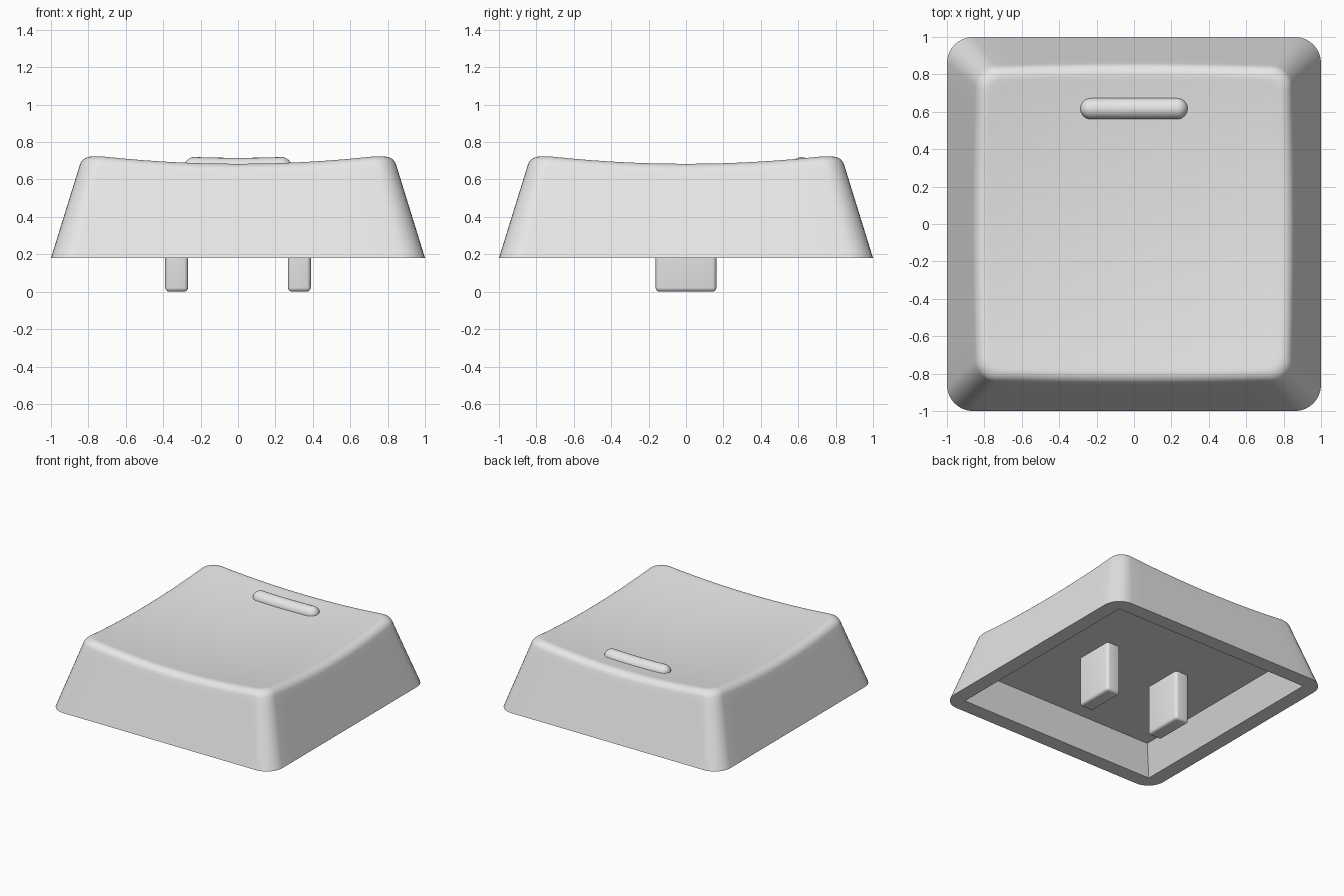
import bpy, bmesh, math
from mathutils import Vector

if "Cube" in bpy.data.objects:
    bpy.data.objects.remove(bpy.data.objects["Cube"])

grey = bpy.data.materials.new("light grey")
grey.diffuse_color = (0.8, 0.8, 0.8, 1)
grey.use_nodes = True
grey.node_tree.nodes["Principled BSDF"].inputs["Base Color"].default_value = grey.diffuse_color

BASE = 0.18           # height of the bottom rim
SIDE, ARC = 14, 8     # steps along each side and round each corner
COUNT = 4 * (SIDE + ARC)


def finish(bm, name):
    bmesh.ops.remove_doubles(bm, verts=bm.verts, dist=1e-5)
    bmesh.ops.recalc_face_normals(bm, faces=bm.faces)
    mesh = bpy.data.meshes.new(name)
    bm.to_mesh(mesh)
    bm.free()
    obj = bpy.data.objects.new(name, mesh)
    mesh.materials.append(grey)
    bpy.context.collection.objects.link(obj)
    bpy.ops.object.select_all(action='DESELECT')
    obj.select_set(True)
    bpy.context.view_layer.objects.active = obj
    bpy.ops.object.shade_smooth_by_angle(angle=math.radians(32))
    return obj


def loft(rings, name):
    """Skin closed rings of equal length and cap both ends."""
    bm = bmesh.new()
    rows = [[bm.verts.new(p) for p in ring] for ring in rings]
    n = len(rows[0])
    for a, b in zip(rows, rows[1:]):
        for i in range(n):
            j = (i + 1) % n
            bm.faces.new((a[i], a[j], b[j], b[i]))
    bm.faces.new(rows[0])
    bm.faces.new(rows[-1])
    return finish(bm, name)


def outline(i, h, r):
    """Point i of a rounded square with half width h and corner radius r."""
    quarter, k = divmod(i % COUNT, SIDE + ARC)
    c = h - r
    if k <= SIDE:
        x, y = h, -c + 2 * c * k / SIDE
    else:
        a = (k - SIDE) / ARC * math.pi / 2
        x, y = c + r * math.cos(a), c + r * math.sin(a)
    for _ in range(quarter):
        x, y = -y, x
    return x, y


def dish(x, y):
    return 0.635 + 0.078 * (x * x + y * y)


def square(h, z, r=0.0):
    return [Vector((*outline(i, h, r), z)) for i in range(COUNT)]


# Cap shell: cavity ceiling, cavity mouth, rim, sloped walls, rounded edge, dish
bottom = square(1.0, BASE, 0.14)
lower, corner, inner = [], [], []
for i in range(COUNT):
    z = 0.7
    for _ in range(6):
        h, r = 1 - 0.31 * (z - BASE), 0.14 - 0.06 * (z - BASE)
        x, y = outline(i, h, r)
        z = dish(x, y)
    p = Vector((x, y, z))
    corner.append(p)
    lower.append(p + (bottom[i] - p).normalized() * 0.055)
    x, y = outline(i, h - 0.055, r - 0.025)
    inner.append(Vector((x, y, dish(x, y))))

rings = [square(0.79, 0.40), square(0.88, BASE), bottom]
rings.append([a.lerp(b, 0.1) for a, b in zip(lower, bottom)])
STEPS, W = 7, 0.8
for s in range(STEPS + 1):
    t = s / STEPS
    wa, wb, wc = (1 - t) ** 2, 2 * W * t * (1 - t), t * t
    rings.append([(a * wa + b * wb + c * wc) / (wa + wb + wc)
                  for a, b, c in zip(lower, corner, inner)])
for s in (0.97, 0.88, 0.75, 0.6, 0.45, 0.3, 0.15, 0.03):
    rings.append([Vector((p.x * s, p.y * s, dish(p.x * s, p.y * s))) for p in inner])
loft(rings, "cap_shell")

# Raised finger bar following the dish
R, HALF, Y = 0.057, 0.23, 0.617
stations = []
for s in range(9):
    a = math.pi / 2 * s / 8
    stations.append((-HALF - R * math.cos(a), max(R * math.sin(a), 0.001)))
stations += [(-HALF + 2 * HALF * s / 10, R) for s in range(1, 10)]
stations += [(-x, r) for x, r in reversed(stations[:9])]
loft([[(x, Y + r * math.cos(a), dish(x, Y) - 0.006 + r * math.sin(a))
       for a in (2 * math.pi * k / 24 for k in range(24))]
      for x, r in stations], "finger_bar")

# Two mounting posts below the ceiling
for side, name in ((-1, "left_post"), (1, "right_post")):
    bm = bmesh.new()
    bmesh.ops.create_cube(bm, size=1)
    for v in bm.verts:
        v.co = (side * 0.328 + v.co.x * 0.122, v.co.y * 0.325, 0.225 + v.co.z * 0.45)
    bmesh.ops.bevel(bm, geom=bm.edges[:], offset=0.022, segments=4,
                    profile=0.5, affect='EDGES')
    finish(bm, name)
